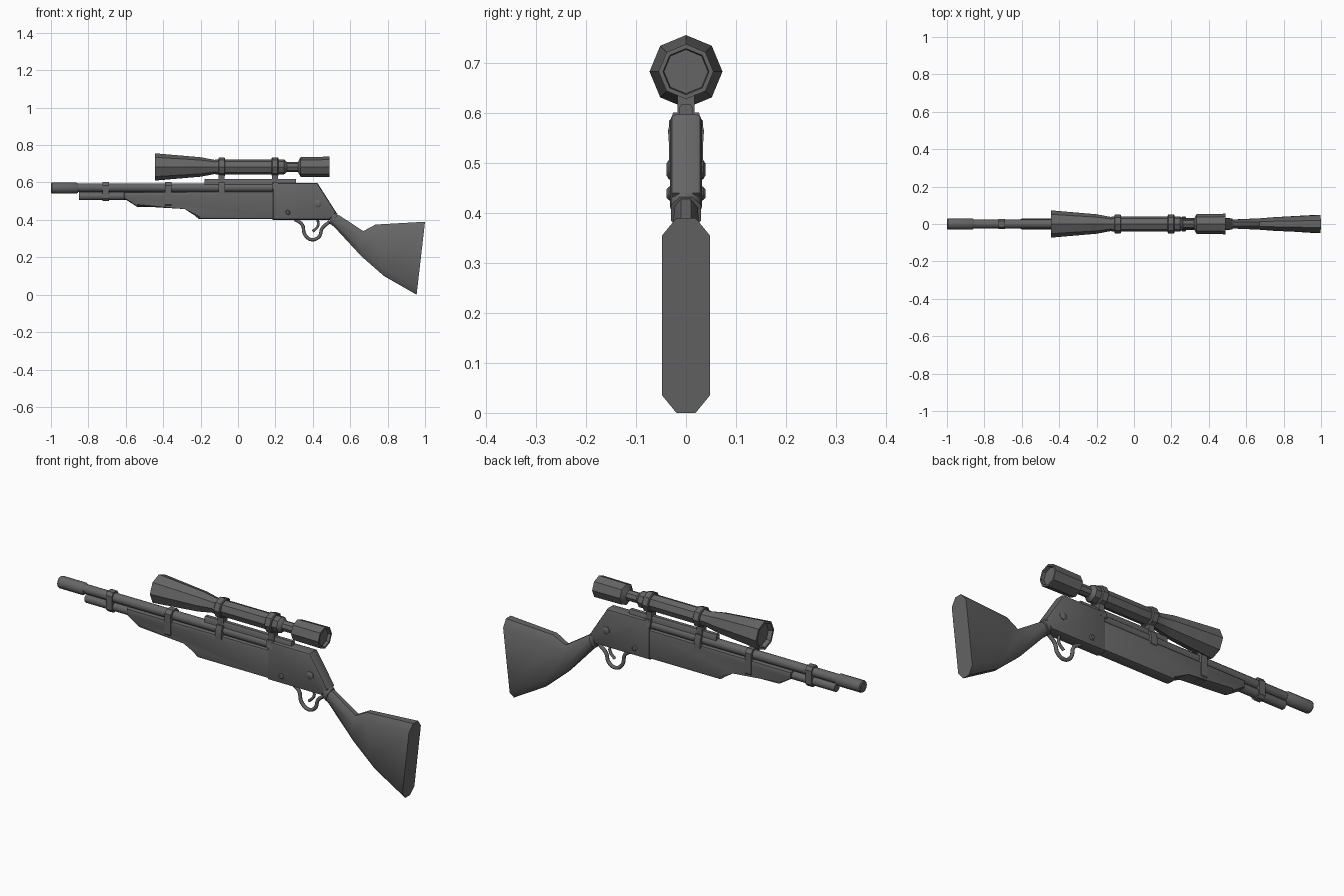
import bpy, bmesh, math
from mathutils import Vector

cube = bpy.data.objects.get("Cube")
if cube:
    bpy.data.objects.remove(cube, do_unlink=True)

GREY = (0.13, 0.13, 0.13, 1)
metal = bpy.data.materials.new("dark grey")
metal.use_nodes = True
metal.diffuse_color = GREY
metal.node_tree.nodes["Principled BSDF"].inputs["Base Color"].default_value = GREY


def finish(name, bm, angle):
    bmesh.ops.recalc_face_normals(bm, faces=bm.faces)
    mesh = bpy.data.meshes.new(name)
    bm.to_mesh(mesh)
    bm.free()
    mesh.materials.append(metal)
    ob = bpy.data.objects.new(name, mesh)
    bpy.context.collection.objects.link(ob)
    bpy.ops.object.select_all(action='DESELECT')
    ob.select_set(True)
    bpy.context.view_layer.objects.active = ob
    bpy.ops.object.shade_smooth_by_angle(angle=math.radians(angle))
    return ob


def loft(name, rings, angle=35):
    """Skin a list of equal-length rings of points and cap both ends."""
    bm = bmesh.new()
    loops = [[bm.verts.new(p) for p in ring] for ring in rings]
    for a, b in zip(loops, loops[1:]):
        for i in range(len(a)):
            j = (i + 1) % len(a)
            bm.faces.new((a[i], a[j], b[j], b[i]))
    bm.faces.new(loops[0])
    bm.faces.new(loops[-1])
    return finish(name, bm, angle)


def lathe(name, stations, z, sides=12, x=0, across=False, angle=35):
    """Turn (position, radius) stations about a lengthwise or crosswise axis."""
    rings = []
    for s, r in stations:
        ring = []
        for i in range(sides):
            t = math.tau * i / sides
            c, h = r * math.sin(t), z + r * math.cos(t)
            ring.append((x + c, s, h) if across else (x + s, c, h))
        rings.append(ring)
    return loft(name, rings, angle)


def slab(name, outline, half, bevel):
    """Extrude a side outline across y and round the rims of both cheeks."""
    bm = bmesh.new()
    sides = [[bm.verts.new((x, y, z)) for x, z in outline] for y in (-half, half)]
    for side in sides:
        bm.faces.new(side)
    n = len(outline)
    for i in range(n):
        j = (i + 1) % n
        bm.faces.new((sides[0][i], sides[0][j], sides[1][j], sides[1][i]))
    rims = [e for e in bm.edges if abs(e.verts[0].co.y - e.verts[1].co.y) < 1e-5]
    bmesh.ops.bevel(bm, geom=rims, offset=bevel, segments=2, profile=0.5,
                    affect='EDGES', clamp_overlap=True)
    return finish(name, bm, 40)


def clamp(name, x0, x1, half_outline):
    """Symmetric cross-section in y-z, extruded along x."""
    section = half_outline + [(-y, z) for y, z in reversed(half_outline)]
    return loft(name, [[(x, y, z) for y, z in section] for x in (x0, x1)])


def rod(name, points, radius):
    curve = bpy.data.curves.new(name, 'CURVE')
    curve.dimensions = '3D'
    curve.bevel_depth = radius
    curve.bevel_resolution = 2
    curve.resolution_u = 5
    curve.use_fill_caps = True
    spline = curve.splines.new('BEZIER')
    spline.bezier_points.add(len(points) - 1)
    for bp, (x, z) in zip(spline.bezier_points, points):
        bp.co = (x, 0, z)
        bp.handle_left_type = bp.handle_right_type = 'AUTO'
    curve.materials.append(metal)
    bpy.context.collection.objects.link(bpy.data.objects.new(name, curve))


# Barrel, muzzle and magazine tube
lathe("barrel", [(-0.88, 0.023), (0.2, 0.023)], 0.572)
lathe("muzzle", [(-1, 0.026), (-0.995, 0.03), (-0.865, 0.03), (-0.855, 0.024)], 0.57)
lathe("magazine_tube", [(-0.85, 0.022), (-0.5, 0.022)], 0.527)

# Fore-end and receiver
slab("fore_end", [(-0.61, 0.55), (-0.61, 0.515), (-0.54, 0.47), (-0.28, 0.47),
                  (-0.21, 0.405), (0.19, 0.405), (0.19, 0.553)], 0.03, 0.012)
slab("receiver", [(0.185, 0.4), (0.185, 0.597), (0.425, 0.597),
                  (0.525, 0.44), (0.49, 0.4)], 0.032, 0.012)

# Barrel bands
for name, x, low, half in (("front_band", -0.708, 0.5, 0.027),
                           ("rear_band", -0.372, 0.467, 0.034)):
    clamp(name, x - 0.017, x + 0.017,
          [(0.015, 0.602), (half, 0.585), (half, low + 0.015), (half - 0.013, low)])

# Stock: eight-sided sections from wrist to butt
def stock_section(top, bottom, half, cut):
    t, b = Vector((top[0], 0, top[1])), Vector((bottom[0], 0, bottom[1]))
    side = [(0.4, 0), (1, cut), (1, 1 - cut), (0.4, 1)]
    ring = side + [(-w, f) for w, f in reversed(side)]
    return [t.lerp(b, f) + Vector((0, w * half, 0)) for w, f in ring]


loft("stock", [stock_section((0.51, 0.435), (0.485, 0.385), 0.024, 0.28),
               stock_section((0.545, 0.422), (0.515, 0.362), 0.024, 0.28),
               stock_section((0.67, 0.34), (0.66, 0.205), 0.03, 0.25),
               stock_section((0.735, 0.375), (0.78, 0.1), 0.036, 0.16),
               stock_section((1, 0.39), (0.955, 0), 0.048, 0.09)], 50)
loft("wrist_collar", [stock_section((0.515, 0.452), (0.488, 0.385), 0.03, 0.25),
                      stock_section((0.532, 0.432), (0.505, 0.368), 0.03, 0.25)], 50)

# Trigger and guard
rod("trigger_guard", [(0.305, 0.402), (0.343, 0.375), (0.358, 0.32), (0.395, 0.294),
                      (0.435, 0.312), (0.45, 0.355), (0.49, 0.39)], 0.009)
rod("trigger", [(0.425, 0.405), (0.428, 0.37), (0.4, 0.338)], 0.007)

# Receiver pins
for name, x, z, r in (("large_pin", 0.428, 0.487, 0.02), ("small_pin", 0.266, 0.439, 0.014)):
    lathe(name, [(-0.039, r * 0.6), (-0.034, r), (0.034, r), (0.039, r * 0.6)],
          z, sides=10, x=x, across=True)

# Scope rail
clamp("scope_rail", -0.18, 0.31, [(0.009, 0.618), (0.014, 0.61), (0.014, 0.585)])

# Scope with recessed lenses at both ends
SCOPE_Z = 0.683
lathe("scope", [(-0.425, 0.01), (-0.425, 0.056), (-0.445, 0.062), (-0.445, 0.073),
                (-0.2, 0.052), (-0.125, 0.038), (-0.11, 0.041), (0.245, 0.041),
                (0.262, 0.026), (0.32, 0.026), (0.335, 0.053), (0.49, 0.055),
                (0.49, 0.046), (0.475, 0.044), (0.475, 0.01)], SCOPE_Z, sides=8)

# Scope rings, posts and base clamps
for name, x, low in (("front", -0.087, 0.535), ("rear", 0.198, 0.573)):
    lathe(name + "_scope_ring", [(-0.018, 0.046), (-0.014, 0.051), (0.014, 0.051),
                                 (0.018, 0.046)], SCOPE_Z, sides=8, x=x)
    clamp(name + "_scope_post", x - 0.016, x + 0.016, [(0.017, 0.655), (0.017, 0.59)])
    clamp(name + "_scope_clamp", x - 0.017, x + 0.017,
          [(0.026, 0.601), (0.036, 0.565), (0.034, low)])
